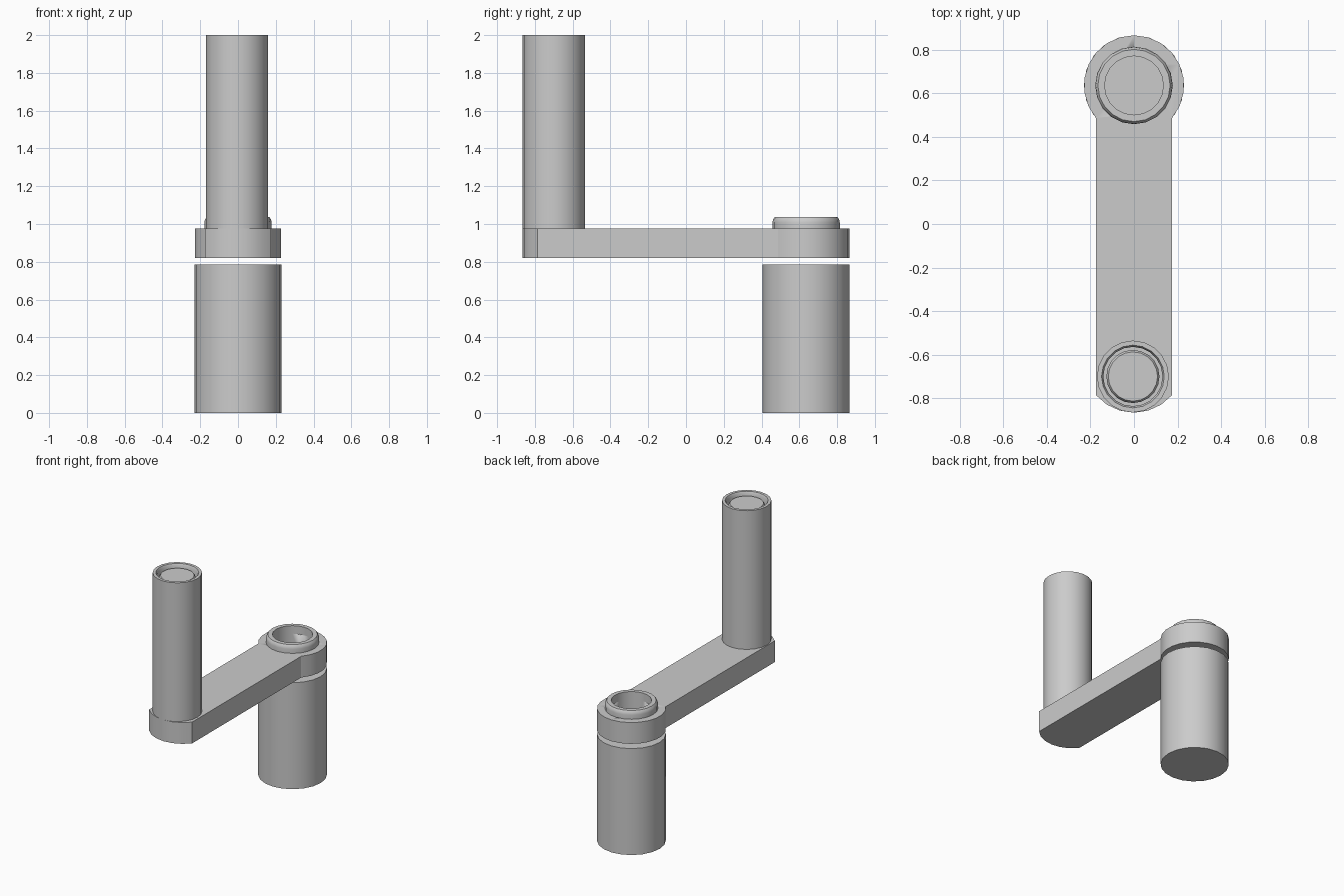
import bpy, bmesh, math

if "Cube" in bpy.data.objects:
    bpy.data.objects.remove(bpy.data.objects["Cube"])

SIDES = 20
PIN_Y = 0.636      # centre of the large arm end
GRIP_Y = -0.70     # centre of the upper handle


def finish(name, bm, angle=40):
    bmesh.ops.remove_doubles(bm, verts=bm.verts, dist=0.0001)
    bmesh.ops.recalc_face_normals(bm, faces=bm.faces)
    mesh = bpy.data.meshes.new(name)
    bm.to_mesh(mesh)
    bm.free()
    obj = bpy.data.objects.new(name, mesh)
    bpy.context.collection.objects.link(obj)
    bpy.ops.object.select_all(action='DESELECT')
    obj.select_set(True)
    bpy.context.view_layer.objects.active = obj
    bpy.ops.object.shade_smooth_by_angle(angle=math.radians(angle))
    return obj


def lathe(name, profile, x, y):
    """Revolve (radius, z) points around a vertical axis."""
    bm = bmesh.new()
    verts = [bm.verts.new((x + r, y, z)) for r, z in profile]
    edges = [bm.edges.new(pair) for pair in zip(verts, verts[1:])]
    bmesh.ops.spin(bm, geom=verts + edges, cent=(x, y, 0), axis=(0, 0, 1),
                   angle=2 * math.pi, steps=SIDES)
    return finish(name, bm)


def arc(cy, r, start, end, n):
    return [(r * math.cos(math.radians(start + (end - start) * i / n)),
             cy + r * math.sin(math.radians(start + (end - start) * i / n)))
            for i in range(n + 1)]


# Arm: round large end, straight sides, shallow curved small end
a = math.degrees(math.acos(0.175 / 0.23))
outline = arc(PIN_Y, 0.23, -a, 180 + a, 16) + arc(-PIN_Y, 0.23, 180 + a, 360 - a, 6)
bm = bmesh.new()
face = bm.faces.new([bm.verts.new((x, y, 0.82)) for x, y in outline])
top = bmesh.ops.extrude_face_region(bm, geom=[face])['geom']
bmesh.ops.translate(bm, vec=(0, 0, 0.157),
                    verts=[v for v in top if isinstance(v, bmesh.types.BMVert)])
arm = finish("crank_arm", bm, 30)

# Socket hole in the arm
cutter = lathe("socket_cutter", [(0, 0.85), (0.135, 0.85), (0.135, 1.1), (0, 1.1)], 0, PIN_Y)
cutter.hide_render = True
cut = arm.modifiers.new("socket", 'BOOLEAN')
cut.operation = 'DIFFERENCE'
cut.solver = 'EXACT'
cut.object = cutter
bpy.context.view_layer.objects.active = arm
bpy.ops.object.modifier_apply(modifier=cut.name)
bpy.data.objects.remove(cutter)

# Raised collar around the socket
lathe("socket_collar", [(0.135, 0.975), (0.178, 0.975), (0.178, 1.008), (0.175, 1.024),
                        (0.166, 1.036), (0.135, 1.036), (0.135, 0.975)], 0, PIN_Y)

# Lower post, separated from the arm by a gap
lathe("lower_post", [(0, 0), (0.23, 0), (0.23, 0.785), (0, 0.785)], 0, PIN_Y)

# Upper handle: tube with recessed bore
lathe("handle_sleeve", [(0, 0.976), (0.165, 0.976), (0.165, 2.0), (0.144, 2.0),
                        (0.136, 1.985), (0.136, 1.92), (0, 1.92)], -0.005, GRIP_Y)

# Pin end seen inside the handle
lathe("handle_pin", [(0.122, 1.92), (0.122, 1.968), (0.113, 1.98), (0, 1.98)],
      -0.005, GRIP_Y)
